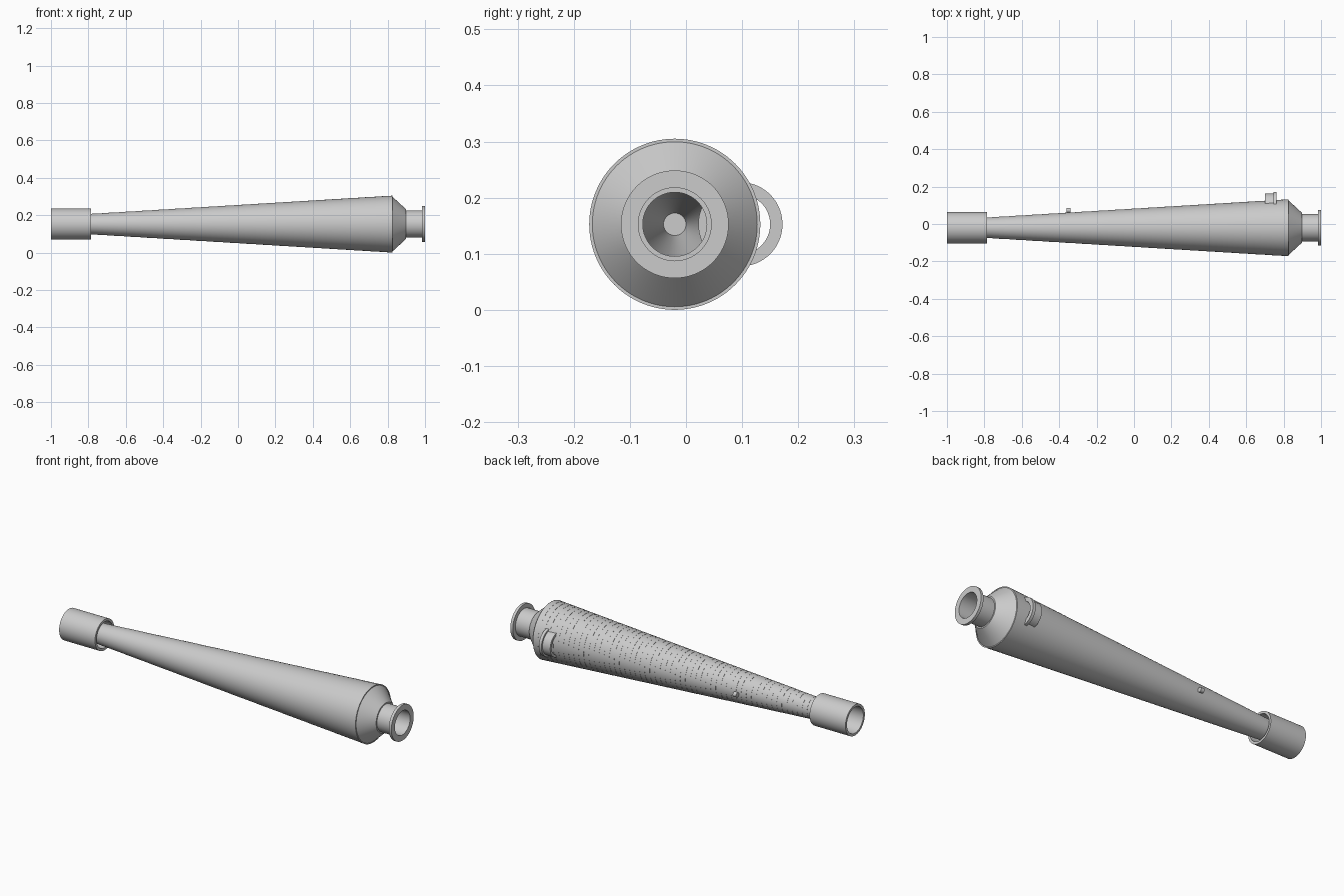
import bpy, bmesh, math
from mathutils import Matrix, Vector

cube = bpy.data.objects.get("Cube")
if cube:
    bpy.data.objects.remove(cube, do_unlink=True)

grey = bpy.data.materials.new("plain grey")
grey.use_nodes = True
colour = (0.6, 0.6, 0.6, 1)
grey.diffuse_color = colour
grey.node_tree.nodes["Principled BSDF"].inputs["Base Color"].default_value = colour

AXIS_Y, AXIS_Z = -0.02, 0.1525


def lathe(name, profile, closed=True, y=AXIS_Y, z=AXIS_Z, steps=96):
    """Turn (x, radius) points around a line parallel to x."""
    bm = bmesh.new()
    verts = [bm.verts.new((x, 0, r)) for x, r in profile]
    edges = [bm.edges.new(pair) for pair in zip(verts, verts[1:])]
    if closed:
        edges.append(bm.edges.new((verts[-1], verts[0])))
    bmesh.ops.spin(bm, geom=verts + edges, cent=(0, 0, 0), axis=(1, 0, 0),
                   angle=math.tau, steps=steps)
    bmesh.ops.remove_doubles(bm, verts=bm.verts, dist=1e-5)
    bmesh.ops.recalc_face_normals(bm, faces=bm.faces)
    bmesh.ops.transform(bm, matrix=Matrix.Translation(Vector((0, y, z))), verts=bm.verts)
    mesh = bpy.data.meshes.new(name)
    bm.to_mesh(mesh)
    bm.free()
    mesh.materials.append(grey)
    obj = bpy.data.objects.new(name, mesh)
    bpy.context.collection.objects.link(obj)
    bpy.ops.object.select_all(action='DESELECT')
    obj.select_set(True)
    bpy.context.view_layer.objects.active = obj
    bpy.ops.object.shade_smooth_by_angle(angle=math.radians(30))
    return obj


def tube(name, x0, x1, outer, inner, **place):
    return lathe(name, [(x0, inner), (x0, outer), (x1, outer), (x1, inner)], **place)


# Long tapered body: finely ridged outside, smooth bore closed at the narrow end
RINGS, START, END, RIDGE = 56, -0.81, 0.825, 0.0007


def body_radius(x):
    return 0.0535 + (x - START) / (END - START) * 0.099


body = [(START, 0), (START, body_radius(START) - RIDGE)]
for i in range(RINGS):
    x0 = START + (END - START) * i / RINGS
    x1 = START + (END - START) * (i + 1) / RINGS
    body += [(x0, body_radius(x0)), (x1, body_radius(x1) - RIDGE)]
body += [(END, body_radius(END)), (END, 0.145), (START + 0.01, 0.02), (START + 0.01, 0)]
lathe("tapered_body", body, closed=False)

# Open collar around the narrow end
tube("end_collar", -1.0, -0.785, 0.083, 0.07)

# Sloping shoulder, neck and flange at the wide end
lathe("shoulder", [(END - 0.005, 0.147), (END, 0.147), (0.898, 0.08), (0.898, 0.057),
                   (0.89, 0.057), (END - 0.005, 0.14)])
tube("neck", 0.89, 0.99, 0.073, 0.065)
tube("flange", 0.985, 1.0, 0.096, 0.065)

# Side port passing through the body wall
tube("port_sleeve", 0.70, 0.746, 0.066, 0.053, y=0.097)
tube("port_flange", 0.746, 0.762, 0.075, 0.053, y=0.097)

# Small stud on the back
lathe("stud", [(-0.36, 0), (-0.36, 0.013), (-0.34, 0.013), (-0.34, 0)],
      closed=False, y=0.073, steps=24)
